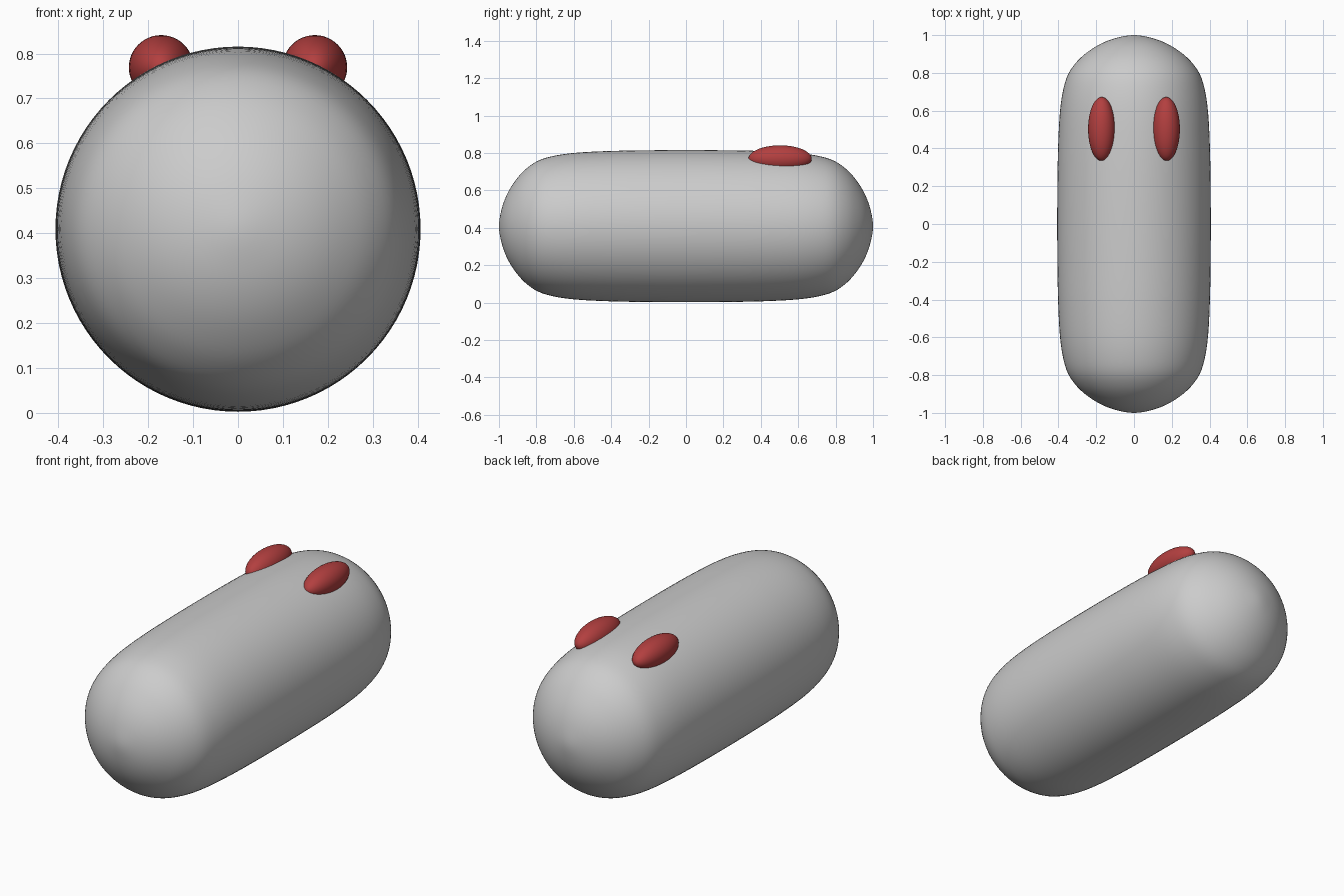
import bpy, bmesh, math
from mathutils import Vector

if "Cube" in bpy.data.objects:
    bpy.data.objects.remove(bpy.data.objects["Cube"])

R, ZC = 0.4065, 0.409

# Half profile of the body: (distance along y, radius), nose to middle
half = [(1.0, 0.0), (0.986, 0.09), (0.957, 0.17), (0.914, 0.241), (0.86, 0.302),
        (0.79, 0.350), (0.70, 0.377), (0.58, 0.393), (0.40, 0.402), (0.2, 0.4055), (0.0, R)]
pts = [Vector(p) for p in half]
pts += [Vector((-p.x, p.y)) for p in reversed(pts[:-1])]


def smooth_path(p, steps=4):
    # Catmull-Rom through the profile points, mirrored past the poles
    ext = [Vector((p[1].x, -p[1].y))] + p + [Vector((p[-2].x, -p[-2].y))]
    out = []
    for i in range(1, len(ext) - 2):
        a, b, c, d = ext[i - 1:i + 3]
        for s in range(steps):
            t = s / steps
            out.append(0.5 * (2 * b + (c - a) * t + (2 * a - 5 * b + 4 * c - d) * t * t
                              + (3 * b - a - 3 * c + d) * t ** 3))
    return out + [p[-1]]


# Body: profile revolved about the y axis
bm = bmesh.new()
verts = [bm.verts.new((q.y, q.x, 0)) for q in smooth_path(pts)]
edges = [bm.edges.new(e) for e in zip(verts, verts[1:])]
bmesh.ops.spin(bm, geom=verts + edges, cent=(0, 0, 0), axis=(0, 1, 0),
               angle=2 * math.pi, steps=96, use_duplicate=False)
bmesh.ops.remove_doubles(bm, verts=bm.verts, dist=1e-5)
bmesh.ops.recalc_face_normals(bm, faces=bm.faces)
for f in bm.faces:
    f.smooth = True
mesh = bpy.data.meshes.new("body")
bm.to_mesh(mesh)
bm.free()
body = bpy.data.objects.new("body", mesh)
body.location.z = ZC
bpy.context.collection.objects.link(body)

# Eyes: two long red ellipsoids half sunk into the top
red = bpy.data.materials.new("red")
red.diffuse_color = (0.45, 0.05, 0.05, 1)
red.use_nodes = True
red.node_tree.nodes["Principled BSDF"].inputs["Base Color"].default_value = red.diffuse_color
for side, name in ((-1, "left_eye"), (1, "right_eye")):
    bpy.ops.mesh.primitive_uv_sphere_add(segments=48, ring_count=24, radius=1,
                                         location=(side * 0.171, 0.503, 0.769))
    eye = bpy.context.object
    eye.name = name
    eye.scale = (0.072, 0.169, 0.072)
    eye.data.materials.append(red)
    bpy.ops.object.shade_smooth()
